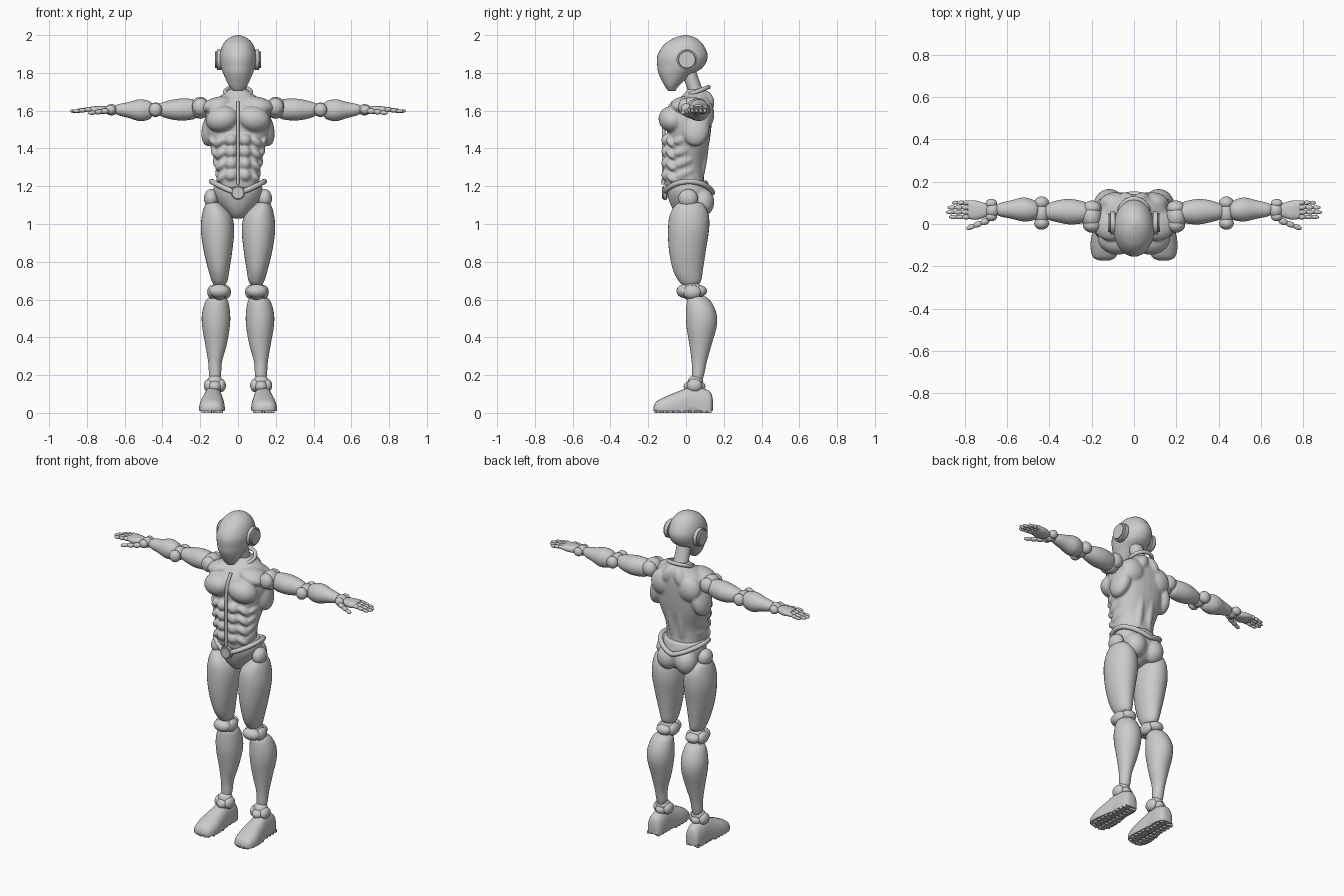
import bpy, bmesh, math
from mathutils import Matrix, Vector, Euler

cube = bpy.data.objects.get("Cube")
if cube:
    bpy.data.objects.remove(cube)

grey = bpy.data.materials.new("light_grey")
grey.use_nodes = True
grey.diffuse_color = (0.6, 0.6, 0.6, 1)
grey.node_tree.nodes["Principled BSDF"].inputs["Base Color"].default_value = (0.6, 0.6, 0.6, 1)
parts = []


def resample(rings, steps=5):
    """Catmull-Rom interpolation between cross-sections."""
    r = [rings[0]] + list(rings) + [rings[-1]]
    out = []
    for i in range(1, len(r) - 2):
        for s in range(steps):
            t = s / steps
            out.append([0.5 * (2 * b + (c - a) * t + (2 * a - 5 * b + 4 * c - d) * t * t
                               + (3 * b - a - 3 * c + d) * t ** 3)
                        for a, b, c, d in zip(r[i - 1], r[i], r[i + 1], r[i + 2])])
    return out + [list(rings[-1])]


def loft(bm, axis, rings, power=2.0, sides=32, floor=None):
    """Rings are (position, lo u, hi u, lo v, hi v) along the axis."""
    rows = []
    for t, u0, u1, v0, v1 in resample(rings):
        row = []
        for k in range(sides):
            a = math.tau * k / sides
            c, s = math.cos(a), math.sin(a)
            u = (u0 + u1) / 2 + (u1 - u0) / 2 * math.copysign(abs(c) ** (2 / power), c)
            v = (v0 + v1) / 2 + (v1 - v0) / 2 * math.copysign(abs(s) ** (2 / power), s)
            if floor is not None:
                v = max(v, floor)
            p = {"x": (t, u, v), "y": (u, t, v), "z": (u, v, t)}[axis]
            row.append(bm.verts.new(p))
        rows.append(row)
    for a, b in zip(rows, rows[1:]):
        for k in range(sides):
            j = (k + 1) % sides
            bm.faces.new((a[k], a[j], b[j], b[k]))
    bm.faces.new(rows[0])
    bm.faces.new(rows[-1])


def ball(bm, centre, radii, tilt=(0, 0, 0), both=False):
    """Ellipsoid, tilted in degrees and optionally repeated at -x."""
    for side in ((1, -1) if both else (1,)):
        rot = Euler([math.radians(d) for d in tilt]).to_matrix().to_4x4()
        m = Matrix.Translation(centre) @ rot @ Matrix.Diagonal((*radii, 1))
        m = Matrix.Diagonal((side, 1, 1, 1)) @ m
        bmesh.ops.create_uvsphere(bm, u_segments=24, v_segments=14, radius=1, matrix=m)


def drum(bm, centre, radius, depth, tilt):
    rot = Euler([math.radians(d) for d in tilt]).to_matrix().to_4x4()
    res = bmesh.ops.create_cone(bm, cap_ends=True, segments=32, radius1=radius, radius2=radius,
                                depth=depth, matrix=Matrix.Translation(centre) @ rot)
    edges = {e for v in res["verts"] for e in v.link_edges if len(e.link_faces[0].verts) > 4
             or len(e.link_faces[1].verts) > 4}
    bmesh.ops.bevel(bm, geom=list(edges), offset=depth * 0.25, segments=3, affect="EDGES")


def finish(name, bm, mirror=False, voxel=0.0):
    bmesh.ops.recalc_face_normals(bm, faces=bm.faces)
    mesh = bpy.data.meshes.new(name)
    bm.to_mesh(mesh)
    bm.free()
    ob = bpy.data.objects.new(name, mesh)
    bpy.context.collection.objects.link(ob)
    mesh.materials.append(grey)
    if voxel:
        rm = ob.modifiers.new("blend", "REMESH")
        rm.mode, rm.voxel_size, rm.use_smooth_shade = "VOXEL", voxel, True
        sm = ob.modifiers.new("soften", "SMOOTH")
        sm.factor, sm.iterations = 0.5, 4
    if mirror:
        ob.modifiers.new("mirror", "MIRROR")
    parts.append(ob)


def tube(name, points, radius, cyclic=False):
    curve = bpy.data.curves.new(name, "CURVE")
    curve.dimensions, curve.bevel_depth, curve.bevel_resolution = "3D", radius, 4
    curve.use_fill_caps = True
    sp = curve.splines.new("POLY")
    sp.points.add(len(points) - 1)
    for q, p in zip(sp.points, points):
        q.co = (*p, 1)
    sp.use_cyclic_u = cyclic
    curve.materials.append(grey)
    ob = bpy.data.objects.new(name, curve)
    bpy.context.collection.objects.link(ob)


# Head: smooth helmet with a pointed jaw
bm = bmesh.new()
loft(bm, "z", [(1.705, -.025, .025, -.095, -.055), (1.735, -.05, .05, -.115, -.035),
               (1.79, -.075, .075, -.143, .03), (1.83, -.09, .09, -.151, .09),
               (1.89, -.097, .097, -.152, .115), (1.95, -.08, .08, -.115, .09),
               (1.985, -.047, .047, -.062, .052), (2, -.006, .006, -.01, .006)])
finish("head", bm)
bm = bmesh.new()
drum(bm, (.1, .005, 1.87), .055, .045, (0, 90, 0))
finish("ear_discs", bm, mirror=True)

# Neck and collar
bm = bmesh.new()
loft(bm, "z", [(1.66, -.05, .05, .02, .115), (1.72, -.045, .045, .005, .085),
               (1.82, -.043, .043, -.03, .05)])
finish("neck", bm)
tube("collar", [(.068 * math.cos(a), .055 + .065 * math.sin(a), 1.7 + .025 * math.sin(a))
                for a in (math.tau * k / 32 for k in range(32))], .011, True)

# Torso: tapered core with muscle forms blended in
bm = bmesh.new()
loft(bm, "z", [(1.19, -.11, .11, -.105, .1), (1.25, -.112, .112, -.112, .095),
               (1.32, -.12, .12, -.108, .098), (1.42, -.148, .148, -.098, .122),
               (1.52, -.172, .172, -.1, .135), (1.6, -.17, .17, -.09, .14),
               (1.65, -.135, .135, -.05, .135), (1.69, -.075, .075, -.01, .12),
               (1.715, -.045, .045, .01, .1)], power=2.3)
ball(bm, (.085, -.075, 1.555), (.088, .07, .068), (0, 12, 12), True)
ball(bm, (.11, -.005, 1.63), (.085, .075, .042), (0, 14, 0), True)
ball(bm, (.14, .05, 1.51), (.05, .075, .1), (0, -14, 0), True)
ball(bm, (.09, .095, 1.58), (.075, .055, .08), (0, -18, 0), True)
ball(bm, (.034, .085, 1.36), (.027, .03, .2), (-8, 0, 0), True)
ball(bm, (.04, .1, 1.64), (.04, .05, .07), (0, -25, 0), True)
for row in range(4):
    z = 1.445 - row * .062
    ball(bm, (.036, -.098, z), (.034, .033, .033), (0, 18, 8), True)
    ball(bm, (.092 - row * .004, -.07, z - .01), (.042, .035, .024), (0, 38, 28), True)
    ball(bm, (.135 - row * .012, -.01, z + .01), (.022, .06, .026), (25, 0, 0), True)
finish("torso", bm, voxel=.007)
tube("chest_seam", [(0, -.068, 1.645), (0, -.1, 1.6), (0, -.115, 1.55), (0, -.118, 1.49),
                    (0, -.118, 1.3), (0, -.12, 1.21)], .009)

# Pelvis, belt and buckle
bm = bmesh.new()
loft(bm, "z", [(1.03, -.03, .03, -.03, .05), (1.06, -.062, .062, -.06, .1),
               (1.11, -.105, .105, -.085, .125), (1.17, -.13, .13, -.1, .13),
               (1.23, -.122, .122, -.095, .115)])
ball(bm, (.062, .085, 1.115), (.065, .065, .075), (0, 0, 0), True)
finish("pelvis", bm, voxel=.008)
tube("belt", [(.14 * math.sin(a), .015 - .125 * math.cos(a), 1.165 + .06 * abs(math.sin(a)) ** 1.3)
              for a in (math.tau * k / 48 for k in range(48))], .014, True)
bm = bmesh.new()
drum(bm, (0, -.112, 1.165), .038, .03, (90, 0, 0))
finish("belt_buckle", bm)

# Hip joints, thighs, knees, shins
bm = bmesh.new()
ball(bm, (.142, .012, 1.135), (.038, .052, .05))
finish("hip_joints", bm, mirror=True)
bm = bmesh.new()
loft(bm, "z", [(.675, .07, .125, -.015, .06), (.7, .055, .14, -.04, .08),
               (.76, .045, .158, -.07, .09), (.86, .03, .182, -.09, .105),
               (.97, .02, .197, -.095, .122), (1.05, .035, .19, -.085, .12),
               (1.1, .08, .175, -.055, .095), (1.115, .1, .16, -.03, .07)])
finish("thighs", bm, mirror=True)
bm = bmesh.new()
ball(bm, (.1, .03, .645), (.045, .06, .05))
for x in (.063, .137):
    ball(bm, (x, .03, .64), (.026, .05, .036))
ball(bm, (.1, -.01, .645), (.055, .04, .036))
ball(bm, (.1, .075, .645), (.045, .036, .03))
finish("knee_joints", bm, mirror=True)
bm = bmesh.new()
loft(bm, "z", [(.17, .1, .145, .035, .085), (.2, .09, .153, .032, .095),
               (.27, .085, .158, .03, .11), (.36, .06, .173, .018, .135),
               (.46, .043, .19, .002, .163), (.53, .042, .19, 0, .16),
               (.59, .052, .172, .005, .132), (.615, .07, .15, .02, .105)])
finish("shins", bm, mirror=True)

# Ankles, feet and treaded soles
bm = bmesh.new()
ball(bm, (.122, .05, .165), (.042, .04, .035))
for x in (.09, .155):
    ball(bm, (x, .045, .145), (.026, .04, .035))
ball(bm, (.122, .045, .14), (.04, .058, .035))
finish("ankle_joints", bm, mirror=True)
bm = bmesh.new()
loft(bm, "y", [(-.172, .115, .165, .012, .035), (-.155, .085, .195, -.02, .062),
               (-.1, .07, .206, -.05, .09), (-.03, .074, .196, -.06, .118),
               (.03, .08, .185, -.06, .138), (.09, .08, .18, -.06, .13),
               (.13, .09, .172, -.045, .11), (.142, .11, .15, .015, .07)], 2.4, floor=.01)
finish("feet", bm, mirror=True)
bm = bmesh.new()
for k in range(10):
    y = -.15 + k * .03
    half = .045 if k in (0, 9) else .06 if k < 5 else .047
    for side in (-1, 1):
        m = Matrix.Translation((.136 + side * half / 2, y, .008)) \
            @ Matrix.Rotation(side * .35, 4, "Z") @ Matrix.Diagonal((half * .85, .019, .016, 1))
        bmesh.ops.create_cube(bm, size=1, matrix=m)
finish("sole_treads", bm, mirror=True)

# Shoulders, upper arms, elbows, forearms, wrists
bm = bmesh.new()
ball(bm, (.2, .035, 1.615), (.05, .06, .058))
for y in (-.005, .075):
    ball(bm, (.198, y, 1.62), (.044, .036, .046))
finish("shoulder_joints", bm, mirror=True)
bm = bmesh.new()
loft(bm, "x", [(.215, .02, .09, 1.575, 1.645), (.235, .005, .105, 1.555, 1.66),
               (.3, -.002, .118, 1.548, 1.664), (.36, .008, .112, 1.555, 1.655),
               (.41, .022, .095, 1.572, 1.64), (.425, .035, .08, 1.59, 1.625)])
finish("upper_arms", bm, mirror=True)
bm = bmesh.new()
ball(bm, (.437, .052, 1.605), (.038, .05, .038))
for y in (.003, .1):
    ball(bm, (.437, y, 1.605), (.035, .03, .036))
finish("elbow_joints", bm, mirror=True)
bm = bmesh.new()
loft(bm, "x", [(.45, .04, .09, 1.58, 1.63), (.468, .02, .11, 1.555, 1.65),
               (.52, .012, .125, 1.545, 1.66), (.58, .025, .112, 1.562, 1.645),
               (.63, .035, .1, 1.575, 1.635), (.65, .045, .09, 1.585, 1.625)])
finish("forearms", bm, mirror=True)
bm = bmesh.new()
ball(bm, (.67, .065, 1.605), (.034, .035, .03))
for y in (.035, .097):
    ball(bm, (.675, y, 1.605), (.027, .022, .025))
finish("wrist_joints", bm, mirror=True)

# Hands: palm, four jointed fingers and a thumb
bm = bmesh.new()
loft(bm, "x", [(.69, .045, .09, 1.59, 1.62), (.71, .03, .1, 1.583, 1.624),
               (.75, .02, .111, 1.584, 1.624), (.785, .026, .11, 1.592, 1.62)], 2.6)
for f, length in enumerate((.093, .107, .1, .08)):
    y = .033 + f * .0225
    for s in range(3):
        x = .777 + length * (s + .5) / 3
        ball(bm, (x, y, 1.606 - s * .004), (length / 4.4, .0115 - s * .001, .0125 - s * .0015))
for s in range(3):
    ball(bm, (.705 + s * .033, .012 - s * .013, 1.597 - s * .004),
         (.024, .016 - s * .002, .015 - s * .002), (0, 5, -22))
finish("hands", bm, mirror=True)

# Smooth shading, keeping hard edges
bpy.ops.object.select_all(action="DESELECT")
for ob in parts:
    ob.select_set(True)
bpy.context.view_layer.objects.active = parts[0]
bpy.ops.object.shade_smooth_by_angle(angle=math.radians(40))
